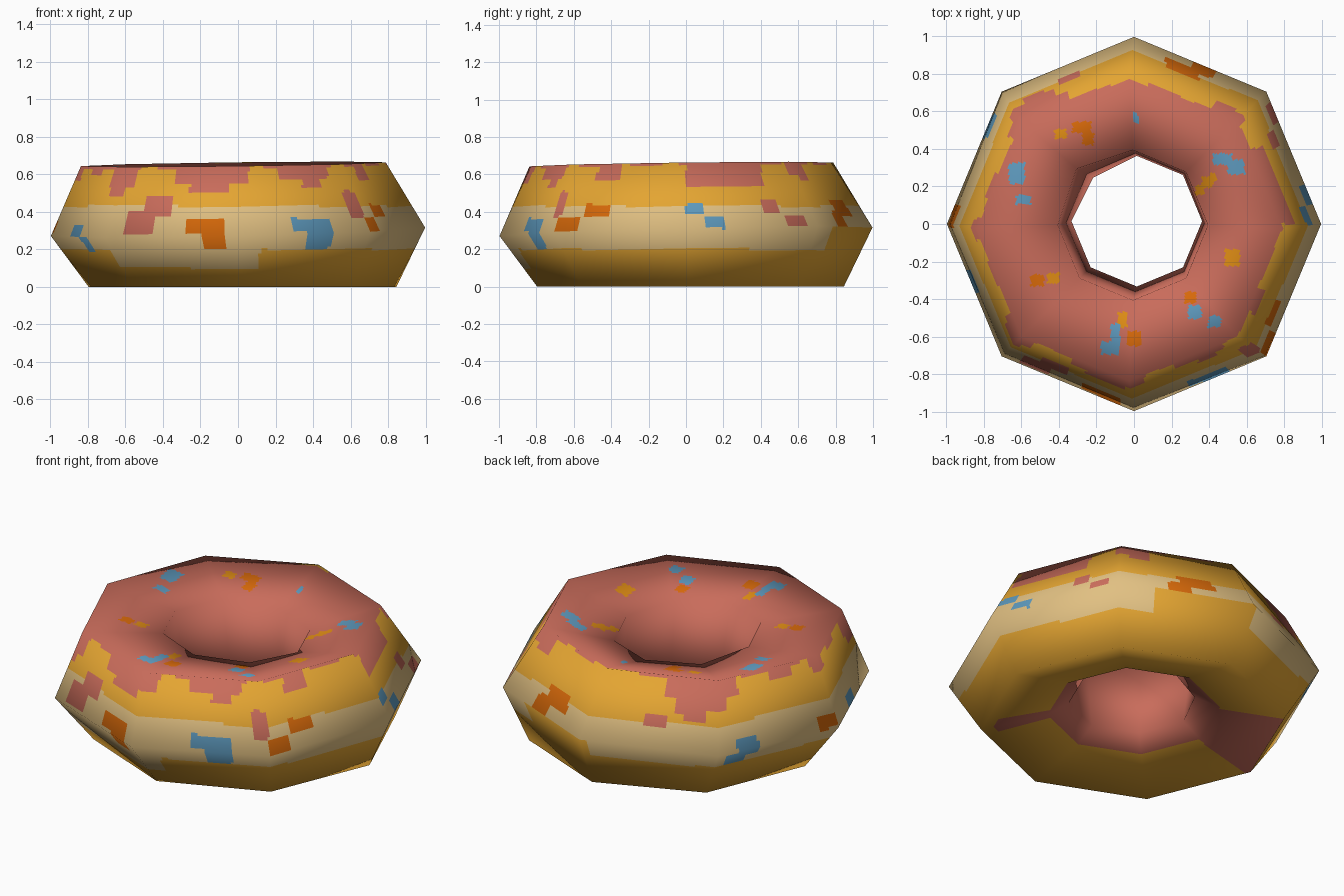
import bpy, bmesh, math
from mathutils import Vector

if "Cube" in bpy.data.objects:
    bpy.data.objects.remove(bpy.data.objects["Cube"])

SIDES, SUB = 8, 40
# cross-section rings: radius, height, sideways shift, tilt, subdivisions to next ring
RINGS = [(0.82, 0.0, 0.024, 0.0, 20),       # bottom outer
         (0.997, 0.293, 0.0, 0.0225, 24),   # widest ring
         (0.812, 0.653, -0.025, 0.0125, 28),  # top outer
         (0.40, 0.575, -0.006, -0.04, 12),  # top inner
         (0.348, 0.15, 0.015, 0.012, 4),    # hole waist
         (0.465, 0.083, 0.012, 0.0, 16)]    # bottom inner
DENT = {(3, 3): 0.425, (4, 3): 0.328}       # uneven corner of the hole: ring, side -> radius
N = len(RINGS)


def srgb(r, g, b):
    lin = lambda c: ((c / 255 + 0.055) / 1.055) ** 2.4 if c > 10 else c / 255 / 12.92
    return (lin(r), lin(g), lin(b), 1)


COLOURS = [("pink_icing", srgb(201, 108, 91)), ("golden_dough", srgb(228, 165, 50)),
           ("cream_band", srgb(225, 192, 130)), ("blue_sprinkle", srgb(94, 154, 190)),
           ("orange_sprinkle", srgb(217, 106, 10)), ("amber_sprinkle", srgb(222, 140, 20))]
PINK, DOUGH, CREAM, BLUE, ORANGE, AMBER = range(6)

# sprinkles on top: colour, x centre, y centre, half width, half height
TOP = [(BLUE, -.625, .27, .042, .055), (BLUE, -.59, .13, .04, .025),
       (BLUE, .47, .345, .05, .03), (BLUE, .545, .305, .045, .04),
       (BLUE, .01, .57, .012, .03), (BLUE, .325, -.47, .035, .035), (BLUE, .43, -.52, .035, .03),
       (BLUE, -.10, -.59, .025, .06), (BLUE, -.125, -.66, .05, .035),
       (ORANGE, -.28, .515, .05, .03), (ORANGE, -.245, .455, .03, .035),
       (ORANGE, -.515, -.30, .035, .03), (ORANGE, 0, -.61, .037, .04),
       (ORANGE, .30, -.39, .03, .03), (AMBER, -.39, .48, .032, .025),
       (AMBER, .35, .18, .025, .025), (AMBER, .39, .225, .03, .03), (AMBER, .42, .25, .02, .02),
       (AMBER, .525, -.18, .04, .045), (AMBER, -.43, -.29, .032, .03),
       (AMBER, -.06, -.51, .025, .04)]
# patches on the outer wall: colour, angle from, angle to, z from, z to
SIDE = [(PINK, 230, 240, .28, .40), (PINK, 236, 246, .38, .49),
        (ORANGE, 252, 266, .29, .36), (ORANGE, 258, 266, .20, .29),
        (BLUE, 288.5, 303, .29, .365), (BLUE, 294, 303, .20, .29),
        (PINK, 310, 315, .37, .51), (ORANGE, 315, 322, .30, .37), (ORANGE, 323, 332, .37, .44),
        (BLUE, 0, 6, .39, .45), (BLUE, 6, 13, .31, .38),
        (PINK, 28, 34, .39, .46), (PINK, 35, 42, .32, .38),
        (ORANGE, 62, 70, .32, .40), (ORANGE, 66, 79, .38, .46),
        (PINK, 110, 118, .41, .47), (BLUE, 138, 145, .20, .27), (BLUE, 142, 150, .24, .35),
        (ORANGE, 174, 181, .28, .35), (BLUE, 196, 204, .27, .33), (BLUE, 203, 210, .19, .27)]
# icing drips: angle from, angle to, lowest profile coordinate
DRIPS = [(216, 230, 1.72), (218, 227, 1.57), (246, 274, 1.75), (252, 267, 1.63),
         (286, 306, 1.8), (295, 302, 1.68), (323, 333, 1.75),
         (0, 32, 1.64), (43, 48, 1.8), (48, 56, 1.7), (117, 121, 1.72), (121, 124, 1.52),
         (124, 132, 1.4), (132, 140, 1.58), (140, 145, 1.75),
         (160, 170, 1.82), (178, 186, 1.8), (194, 204, 1.88)]


def paint(p, v):
    """Colour of a cell at point p with profile coordinate v."""
    a = math.degrees(math.atan2(p.y, p.x)) % 360
    if v > 5:                                   # underside
        return PINK if 135 < a < 180 or (313 < a < 324 and v < 5.8) else DOUGH
    if v > 3:                                   # inside the hole
        return PINK
    if v > 2:
        for c, x, y, w, h in TOP:
            if abs(p.x - x) < w and abs(p.y - y) < h:
                return c
    else:
        for c, a0, a1, z0, z1 in SIDE:
            if a0 < a < a1 and z0 < p.z < z1:
                return c
    edge = 1.97 + 0.02 * math.sin(math.floor(a / 7) * 2.3)
    if 84 < a < 100:
        edge = 2.03
    for a0, a1, low in DRIPS:
        if a0 <= a < a1:
            edge = low
    if v > edge:
        return PINK
    low = 0.1 if 223 < a < 277.5 else 0.32 if 57 < a < 92 else 0.2
    return CREAM if low < p.z < 0.43 else DOUGH


# coarse eight-sided ring gives corner positions and smooth normals
cage = bmesh.new()
grid = []
for j, (r0, z, s, k, _) in enumerate(RINGS):
    row = []
    for i in range(SIDES):
        t = 2 * math.pi * i / SIDES
        r = DENT.get((j, i), r0)
        x, y = r * math.cos(t), r * math.sin(t)
        row.append(cage.verts.new((x + s, y + s, z + k * (x + y))))
    grid.append(row)
for j in range(N):
    for i in range(SIDES):
        i2, j2 = (i + 1) % SIDES, (j + 1) % N
        cage.faces.new((grid[j][i], grid[j][i2], grid[j2][i2], grid[j2][i]))
cage.normal_update()


def mix(attr, i, j, u, w):
    i2, j2 = (i + 1) % SIDES, (j + 1) % N
    a, b, c, d = (getattr(q, attr) for q in (grid[j][i], grid[j][i2], grid[j2][i], grid[j2][i2]))
    return a.lerp(b, u).lerp(c.lerp(d, u), w)


# fine cells on the same flat sides, so painted borders are real face borders
verts, normals, faces, mats = [], [], [], []
rows = [(j, s / RINGS[j][4]) for j in range(N) for s in range(RINGS[j][4])]
cols = SIDES * SUB
for j, w in rows:
    for c in range(cols):
        i, u = c // SUB, (c % SUB) / SUB
        verts.append(mix("co", i, j, u, w))
        normals.append(mix("normal", i, j, u, w).normalized())
for k, (j, w) in enumerate(rows):
    k2 = (k + 1) % len(rows)
    for c in range(cols):
        c2 = (c + 1) % cols
        f = (k * cols + c, k * cols + c2, k2 * cols + c2, k2 * cols + c)
        centre = sum((verts[n] for n in f), Vector()) / 4
        faces.append(f)
        mats.append(paint(centre, j + w + 0.5 / RINGS[j][4]))
cage.free()

mesh = bpy.data.meshes.new("doughnut")
mesh.from_pydata([tuple(p) for p in verts], [], faces)
for name, col in COLOURS:
    m = bpy.data.materials.new(name)
    m.diffuse_color = col
    m.use_nodes = True
    m.node_tree.nodes["Principled BSDF"].inputs["Base Color"].default_value = m.diffuse_color
    mesh.materials.append(m)
mesh.polygons.foreach_set("material_index", mats)
mesh.polygons.foreach_set("use_smooth", [True] * len(faces))
mesh.update()
mesh.normals_split_custom_set_from_vertices([tuple(n) for n in normals])
bpy.context.collection.objects.link(bpy.data.objects.new("doughnut", mesh))
